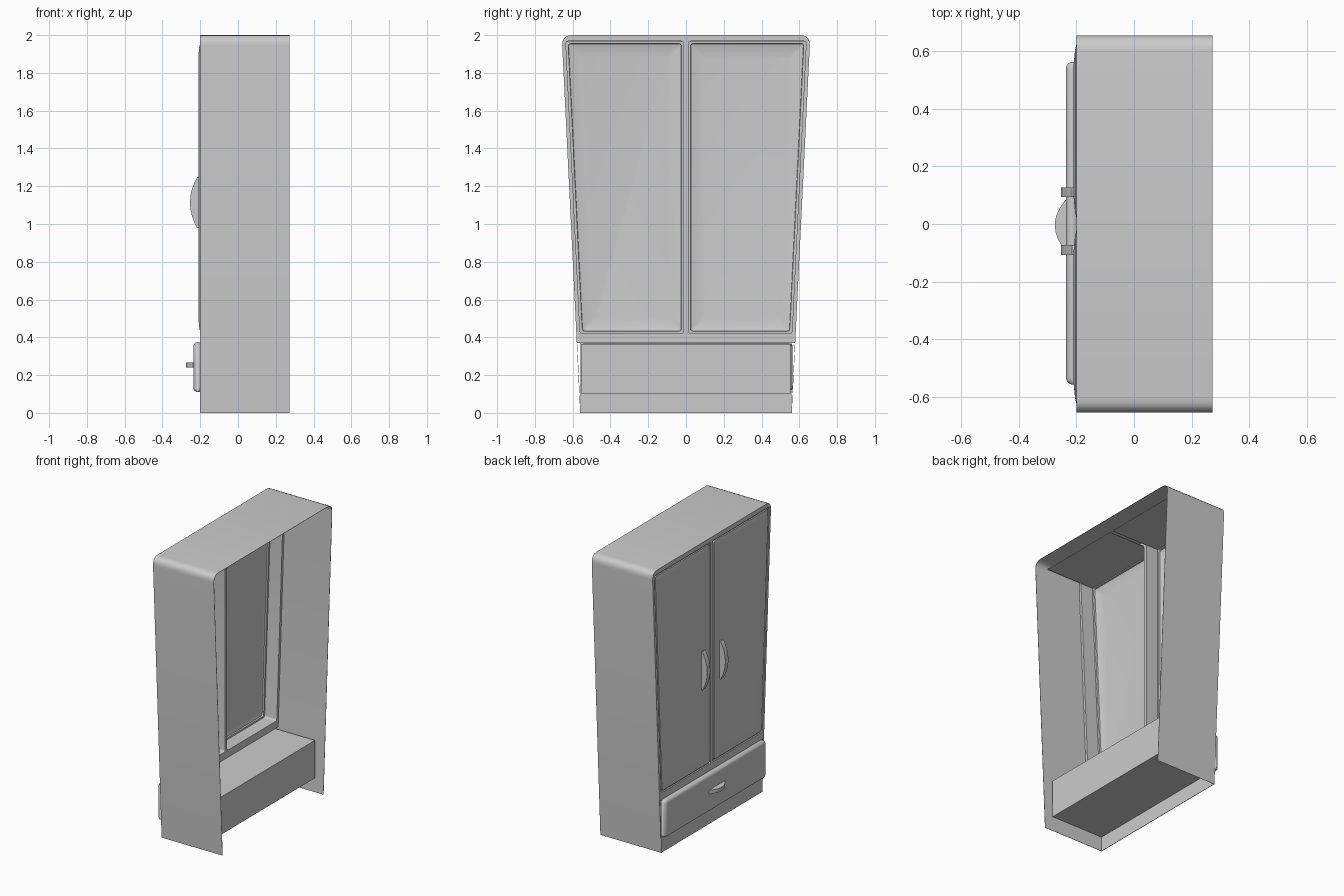
import bpy, bmesh, math
from mathutils import Vector

if "Cube" in bpy.data.objects:
    bpy.data.objects.remove(bpy.data.objects["Cube"], do_unlink=True)

grey = bpy.data.materials.new("plain_grey")
grey.use_nodes = True
grey.diffuse_color = (0.6, 0.6, 0.6, 1)
grey.node_tree.nodes["Principled BSDF"].inputs["Base Color"].default_value = (0.6, 0.6, 0.6, 1)

FRONT, BACK = -0.2, 0.272


def half_width(z):
    """Half width of the tapered cabinet at height z."""
    return 0.56 + 0.049 * z


def rounded(points, radii, steps=5):
    """Round the corners of a polygon, one radius per corner."""
    result = []
    for i, p in enumerate(points):
        p, r = Vector(p), radii[i]
        if r == 0:
            result.append(p)
            continue
        a = p + (Vector(points[i - 1]) - p).normalized() * r
        b = p + (Vector(points[(i + 1) % len(points)]) - p).normalized() * r
        for s in range(steps + 1):
            t = s / steps
            result.append(a * (1 - t) ** 2 + p * 2 * t * (1 - t) + b * t * t)
    return result


def cabinet_outline(bottom, inset):
    """Tapered outline with rounded top corners, in (y, z)."""
    low, high, top = half_width(bottom) - inset, half_width(2) - inset, 2 - inset
    return rounded([(-low, bottom), (-high, top), (high, top), (low, bottom)],
                   [0, 0.055, 0.055, 0])


def door_outline(side, inset):
    low, high = 0.42 + inset, 1.968 - inset
    near, edge = 0.012 + inset, 0.02 + inset
    pts = [(near, low), (near, high), (half_width(high) - edge, high),
           (half_width(low) - edge, low)]
    return rounded([(side * y, z) for y, z in pts], [0.015] * 4, 4)


def finish(ob, angle=35):
    bpy.ops.object.select_all(action="DESELECT")
    ob.select_set(True)
    bpy.context.view_layer.objects.active = ob
    bpy.ops.object.shade_smooth_by_angle(angle=math.radians(angle))


def loft(name, rings, place=lambda x, a, b: (x, a, b)):
    """Join matching closed rings (depth, points) and cap both ends."""
    bm = bmesh.new()
    loops = [[bm.verts.new(place(x, p[0], p[1])) for p in pts] for x, pts in rings]
    for one, two in zip(loops, loops[1:]):
        for i in range(len(one)):
            bm.faces.new((one[i - 1], one[i], two[i], two[i - 1]))
    bm.faces.new(loops[0])
    bm.faces.new(loops[-1])
    bmesh.ops.recalc_face_normals(bm, faces=bm.faces)
    mesh = bpy.data.meshes.new(name)
    bm.to_mesh(mesh)
    bm.free()
    mesh.materials.append(grey)
    ob = bpy.data.objects.new(name, mesh)
    bpy.context.collection.objects.link(ob)
    finish(ob)
    return ob


def box(name, x0, x1, y0, y1, z0, z1, bevel=0):
    ring = [(y0, z0), (y0, z1), (y1, z1), (y1, z0)]
    ob = loft(name, [(x0, ring), (x1, ring)])
    if bevel:
        mod = ob.modifiers.new("round_edges", "BEVEL")
        mod.width, mod.segments = bevel, 4
        finish(ob)


# Thin outer shell, open at the back and underneath
shell = cabinet_outline(0, 0) + cabinet_outline(0, 0.002)[::-1]
loft("cabinet_shell", [(FRONT, shell), (BACK, shell)])

# Front frame with two door openings
frame_ring = cabinet_outline(0.37, 0.001)
frame = loft("front_frame", [(FRONT, frame_ring), (-0.092, frame_ring)])
for side in (-1, 1):
    hole = door_outline(side, 0)
    cutter = loft("door_cutter", [(FRONT - 0.1, hole), (0, hole)])
    cutter.hide_render = True
    cut = frame.modifiers.new("opening", "BOOLEAN")
    cut.operation, cut.object, cut.solver = "DIFFERENCE", cutter, "EXACT"
    bpy.context.view_layer.objects.active = frame
    bpy.ops.object.modifier_apply(modifier=cut.name)
    bpy.data.objects.remove(cutter, do_unlink=True)
finish(frame)

# Kick board and drawer
kick = half_width(0) - 0.001
box("kick_board", FRONT, -0.197, -kick, kick, 0, 0.37)
box("drawer_box", -0.198, 0.21, -0.557, 0.553, 0.102, 0.366)
box("drawer_front", -0.236, -0.19, -0.558, 0.564, 0.11, 0.375, 0.025)


# Crescent handles, one upright on each door and one flat on the drawer
def crescent(half_length, back, base, tip, steps=16):
    pts = [(back, half_length), (back, -half_length)]
    for i in range(steps + 1):
        t = -1 + 2 * i / steps
        pts.append((base + (tip - base) * (1 - t * t), half_length * t))
    return pts


for side, label in ((-1, "right"), (1, "left")):
    # Doors: thin, slightly raised panels set behind a grooved rim
    loft(label + "_door", [(x, door_outline(side, d)) for x, d in (
        (-0.206, 0.08), (-0.201, 0.03), (-0.196, 0.014), (-0.186, 0.012),
        (-0.186, 0), (-0.19, 0), (-0.19, 0.01), (-0.2, 0.01),
        (-0.205, 0.03), (-0.21, 0.08))])
    # Inner ceiling plate above each door
    y0, y1 = sorted((side * 0.012, side * 0.63))
    box(label + "_ceiling_plate", -0.186, 0.19, y0, y1, 1.963, 1.967)
    arc = crescent(0.135, -0.209, -0.216, -0.254)
    y = side * 0.1 + 0.01
    loft(label + "_door_handle", [(y - 0.017, arc), (y + 0.017, arc)],
         lambda d, a, b: (a, d, b + 1.113))

arc = crescent(0.088, -0.232, -0.238, -0.275)
loft("drawer_handle", [(0.24, arc), (0.266, arc)], lambda d, a, b: (a, b - 0.004, d))
